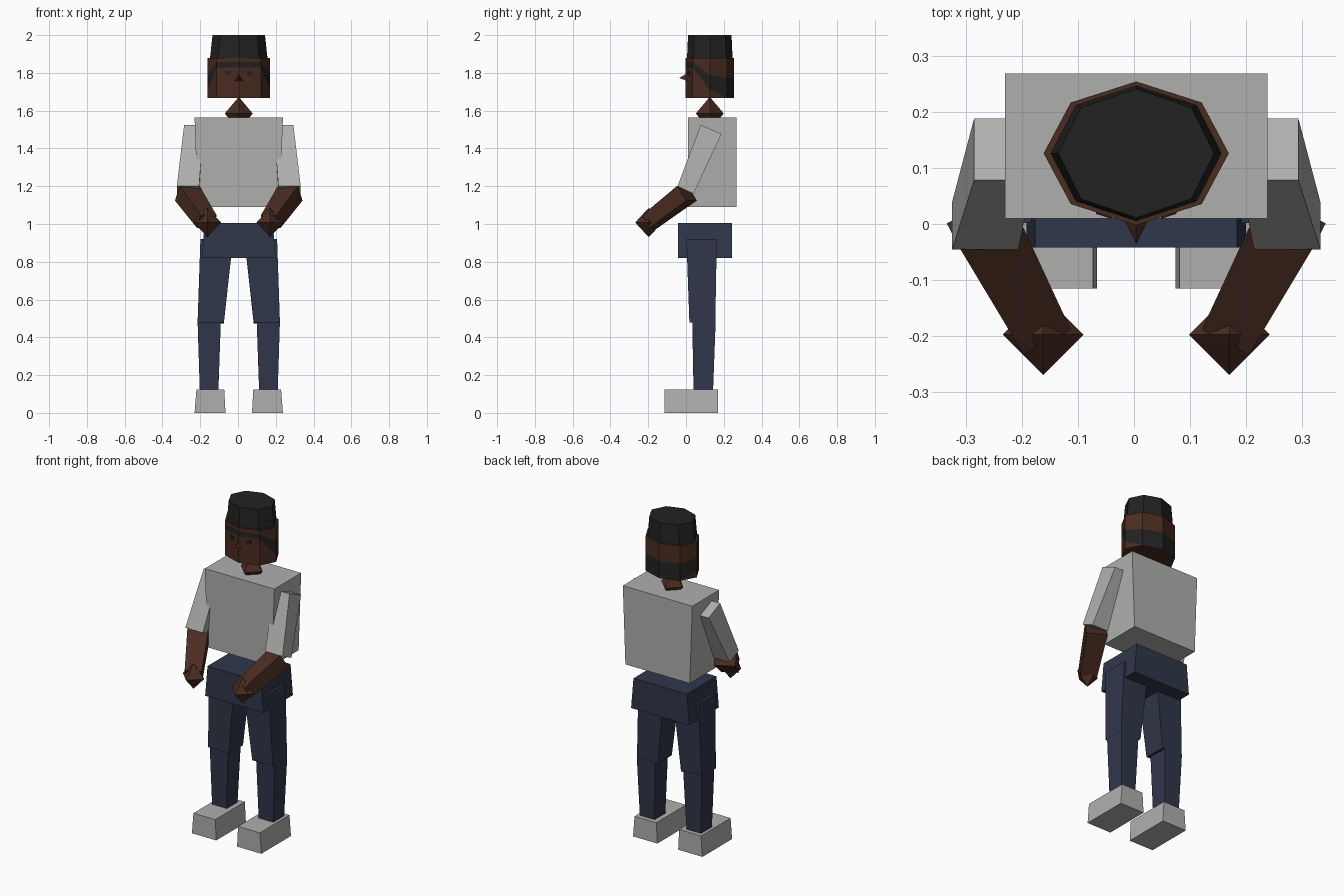
import bpy, bmesh, math
from mathutils import Vector

if "Cube" in bpy.data.objects:
    bpy.data.objects.remove(bpy.data.objects["Cube"])

CX, CY = 0.004, 0.126      # body centre line, head centre


def mat(name, rgb):
    m = bpy.data.materials.new(name)
    m.diffuse_color = (*rgb, 1)
    m.use_nodes = True
    m.node_tree.nodes["Principled BSDF"].inputs["Base Color"].default_value = m.diffuse_color
    return m


GREY = mat("grey cloth", (0.43, 0.43, 0.42))
NAVY = mat("navy cloth", (0.029, 0.038, 0.068))
SKIN = mat("brown skin", (0.068, 0.025, 0.015))
DARK = mat("black hair", (0.016, 0.016, 0.016))


def finish(name, bm, *mats):
    bmesh.ops.recalc_face_normals(bm, faces=bm.faces)
    me = bpy.data.meshes.new(name)
    bm.to_mesh(me)
    bm.free()
    for m in mats:
        me.materials.append(m)
    ob = bpy.data.objects.new(name, me)
    bpy.context.collection.objects.link(ob)
    return ob


def loft(name, rings, *mats, rule=None):
    """Skin a stack of rings; rule(ring) gives the material of each band."""
    bm = bmesh.new()
    vs = [[bm.verts.new(p) for p in r] for r in rings]
    n = len(vs[0])
    for k in range(len(vs) - 1):
        for i in range(n):
            j = (i + 1) % n
            f = bm.faces.new((vs[k][i], vs[k][j], vs[k + 1][j], vs[k + 1][i]))
            f.material_index = rule(k) if rule else 0
    bm.faces.new(vs[0])
    bm.faces.new(vs[-1])
    return finish(name, bm, *mats)


def quad(s, x0, x1, front, back):
    """Cross-section between x0 and x1, front and back given as (y, z)."""
    return [(CX + s * x0, *front), (CX + s * x1, *front),
            (CX + s * x1, *back), (CX + s * x0, *back)]


def flat(s, x0, x1, y0, y1, z):
    return quad(s, x0, x1, (y0, z), (y1, z))


def diamond(name, m, c, r, h):
    bm = bmesh.new()
    ring = [bm.verts.new((c[0] + r * x, c[1] + r * y, c[2]))
            for x, y in ((1, 0), (0, 1), (-1, 0), (0, -1))]
    for t in (h, -h):
        tip = bm.verts.new((c[0], c[1], c[2] + t))
        for i in range(4):
            bm.faces.new((ring[i], ring[(i + 1) % 4], tip))
    return finish(name, bm, m)


def octagon(rx, ry, zs):
    """Eight points starting at the front; zs is a height per 45 degree step."""
    pts = []
    for i in range(8):
        a = i * math.pi / 4
        pts.append((CX + rx * math.sin(a), CY - ry * math.cos(a), zs[min(i, 8 - i)]))
    return pts


def limb_ring(c, d, w, h):
    side = Vector((-d.y, d.x, 0)).normalized()
    up = d.cross(side).normalized()
    return [c + side * a * w / 2 + up * b * h / 2
            for a, b in ((-1, -1), (1, -1), (1, 1), (-1, 1))]


# Trunk
loft("torso", [flat(1, -.217, .217, .01, .268, 1.09),
               flat(1, -.234, .234, .01, .268, 1.565)], GREY)
loft("hips", [flat(1, -.196, .196, -.042, .243, .82),
              flat(1, -.18, .18, -.042, .243, 1.005)], NAVY)
diamond("neck", SKIN, (CX, CY, 1.585), .074, .088)

# Limbs, both sides
for s, side in ((-1, "left"), (1, "right")):
    loft(side + "_shoe", [flat(s, .07, .234, -.115, .17, 0),
                          flat(s, .077, .224, -.115, .17, .125)], GREY)
    loft(side + "_shin", [flat(s, .108, .206, .04, .143, .11),
                          flat(s, .095, .218, .033, .157, .485)], NAVY)
    loft(side + "_thigh", [quad(s, .079, .218, (.018, .478), (.155, .474)),
                           flat(s, .03, .203, .002, .163, .92)], NAVY)
    loft(side + "_sleeve", [quad(s, .21, .328, (-.045, 1.2), (.04, 1.16)),
                            quad(s, .185, .289, (.078, 1.525), (.188, 1.477))], GREY)
    elbow = Vector((CX + s * .273, .005, 1.163))
    hand = Vector((CX + s * .166, -.197, 1.008))
    d = hand - elbow
    loft(side + "_forearm", [limb_ring(elbow, d, .118, .095),
                             limb_ring(elbow + d * .97, d, .095, .08)], SKIN)
    diamond(side + "_hand", SKIN, hand, .072, .078)

# Head: dark strap across the brow sweeping down to the nape
low = (1.83, 1.828, 1.71, 1.671, 1.671)
high = (1.86, 1.858, 1.79, 1.772, 1.774)
loft("head", [octagon(.165, .128, z) for z in ([1.668] * 5, low, high, [1.88] * 5)],
     SKIN, DARK, rule=lambda k: 1 if k == 1 else 0)
loft("hair_top", [octagon(.153, .121, [1.87] * 5), octagon(.139, .115, [2.0] * 5)], DARK)

# Nose: small pyramid
bm = bmesh.new()
v = [bm.verts.new(p) for p in ((CX, .004, 1.797), (CX - .024, .012, 1.755),
                               (CX + .024, .012, 1.755), (CX, -.036, 1.773))]
for t in ((0, 1, 2), (0, 1, 3), (1, 2, 3), (2, 0, 3)):
    bm.faces.new([v[i] for i in t])
finish("nose", bm, SKIN)

# Eyes: thin plates lying on the two front faces of the head
slope = (1 - math.sqrt(.5)) * .128 / (.165 * math.sqrt(.5))
for s, side in ((-1, "left"), (1, "right")):
    rings = []
    for lift in (-.004, .003):
        rings.append([(CX + s * x, CY - .128 + slope * x - lift, z)
                      for x, z in ((.044, 1.789), (.072, 1.789), (.072, 1.811), (.044, 1.811))])
    loft(side + "_eye", rings, DARK)
